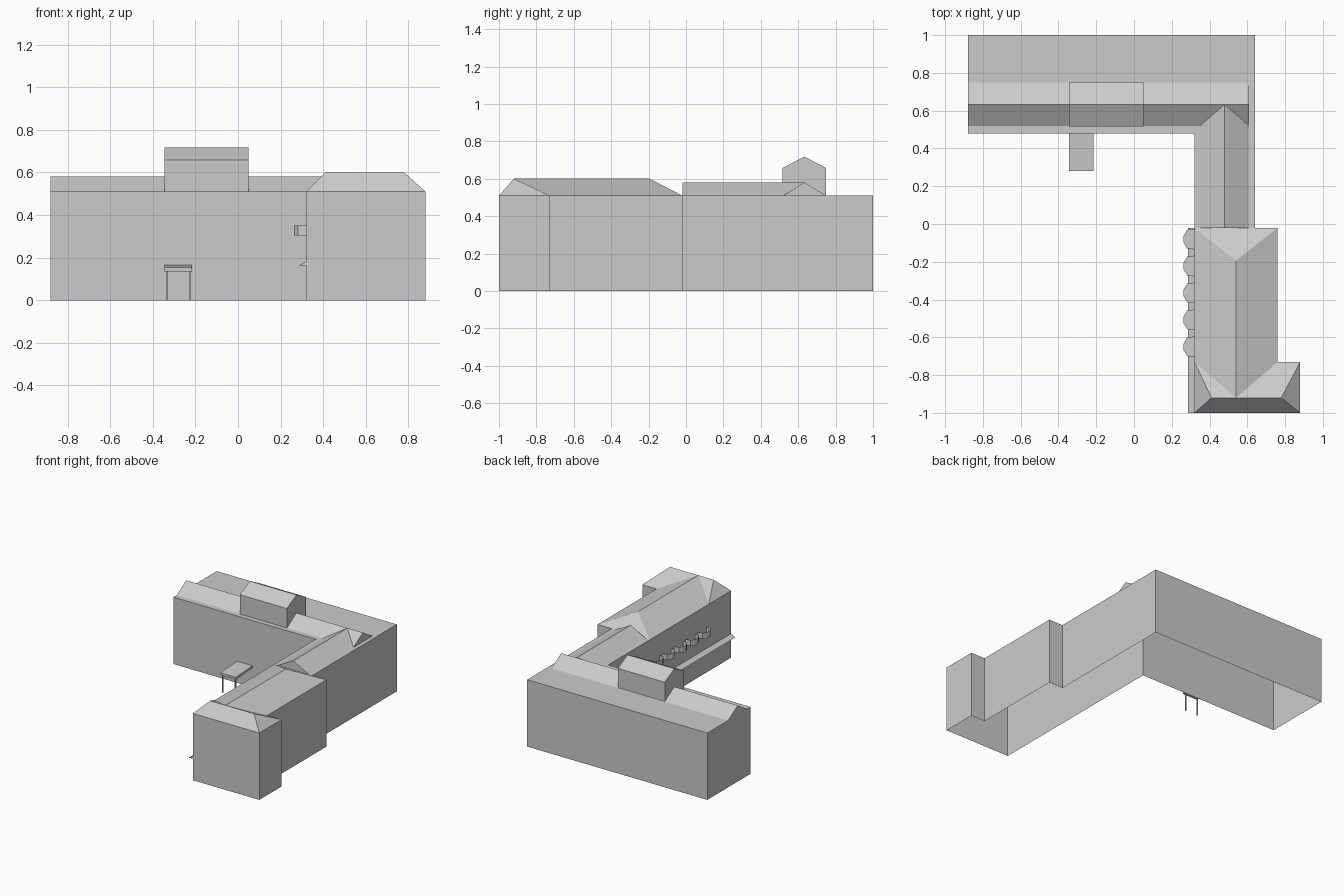
import bpy, bmesh

if "Cube" in bpy.data.objects:
    bpy.data.objects.remove(bpy.data.objects["Cube"])

EAVE = 0.51          # wall height
RIDGE_B, RIDGE_F = 0.58, 0.60


def mesh_object(name, verts, faces):
    me = bpy.data.meshes.new(name)
    me.from_pydata(verts, [], faces)
    bm = bmesh.new()
    bm.from_mesh(me)
    bmesh.ops.recalc_face_normals(bm, faces=bm.faces)
    bm.to_mesh(me)
    bm.free()
    ob = bpy.data.objects.new(name, me)
    bpy.context.collection.objects.link(ob)
    return ob


def prism(name, outline, axis, lo, hi, caps=(True, True)):
    """Extrude a 2D outline along x (outline = y,z), y (x,z) or z (x,y)."""
    def place(p, t):
        return {'x': (t, p[0], p[1]), 'y': (p[0], t, p[1]), 'z': (p[0], p[1], t)}[axis]
    n = len(outline)
    verts = [place(p, t) for t in (lo, hi) for p in outline]
    faces = [(i, (i + 1) % n, n + (i + 1) % n, n + i) for i in range(n)]
    if caps[0]:
        faces.append(tuple(range(n)))
    if caps[1]:
        faces.append(tuple(range(n, 2 * n)))
    return mesh_object(name, verts, faces)


# Walls: one footprint with a flat top and open underside
footprint = [(-0.88, 0.48), (0.32, 0.48), (0.32, -1), (0.88, -1), (0.88, -0.73),
             (0.76, -0.73), (0.76, -0.02), (0.64, -0.02), (0.64, 1), (-0.88, 1)]
prism("walls", footprint, 'z', 0, EAVE, caps=(False, True))

# L-shaped roof of the back wing and the connecting wing
eaves = [(-0.88, 0.52), (0.35, 0.52), (0.35, -0.02), (0.61, -0.02),
         (0.61, 0.52), (0.61, 0.75), (-0.88, 0.75)]
ridge = [(-0.88, 0.633), (0.48, 0.633), (0.48, -0.02), (0.61, 0.633)]
mesh_object("back_roof",
            [(x, y, EAVE) for x, y in eaves] + [(x, y, RIDGE_B) for x, y in ridge],
            [(0, 1, 8, 7), (1, 2, 9, 8), (2, 3, 9), (3, 4, 8, 9),
             (4, 10, 8), (4, 5, 10), (5, 6, 7, 8, 10), (6, 0, 7)])

# Hipped roof of the front wing with its cross ridge
eaves = [(0.32, -1), (0.88, -1), (0.88, -0.73), (0.76, -0.73),
         (0.76, -0.02), (0.32, -0.02), (0.32, -0.73)]
ridge = [(0.41, -0.92), (0.78, -0.92), (0.54, -0.92), (0.54, -0.195)]
mesh_object("front_roof",
            [(x, y, EAVE) for x, y in eaves] + [(x, y, RIDGE_F) for x, y in ridge],
            [(0, 1, 8, 9, 7), (1, 2, 8), (2, 3, 9, 8), (3, 4, 10, 9),
             (4, 5, 10), (5, 6, 9, 10), (6, 7, 9), (6, 0, 7)])

# Raised gabled block on the back roof
prism("roof_block", [(0.517, EAVE), (0.517, 0.658), (0.633, 0.718),
                     (0.748, 0.658), (0.748, EAVE)], 'x', -0.345, 0.05)

# Entrance porch: sloping slab on two posts
prism("porch_slab", [(0.28, 0.135), (0.28, 0.153), (0.48, 0.165), (0.48, 0.147)],
      'x', -0.345, -0.215)
for i, x in enumerate((-0.335, -0.227)):
    prism(f"porch_post_{i + 1}", [(x - .004, 0.290), (x + .004, 0.290),
                                  (x + .004, 0.298), (x - .004, 0.298)], 'z', 0, 0.14)

# Long sloping canopy along the courtyard side of the front wing
prism("side_canopy", [(0.285, 0.163), (0.32, 0.163), (0.32, 0.183)], 'y', -1, -0.02)

# Row of faceted balconies: floor plus open-topped parapet
shape = [(0.32, -0.055), (0.281, -0.049), (0.263, -0.018),
         (0.263, 0.018), (0.281, 0.049), (0.32, 0.055)]
n = len(shape)
for k in range(5):
    cy = -0.08 - 0.1425 * k
    verts = [(x, cy + y, z) for z in (0.305, 0.35) for x, y in shape]
    faces = [(i, i + 1, n + i + 1, n + i) for i in range(n - 1)] + [tuple(range(n))]
    mesh_object(f"balcony_{k + 1}", verts, faces)
